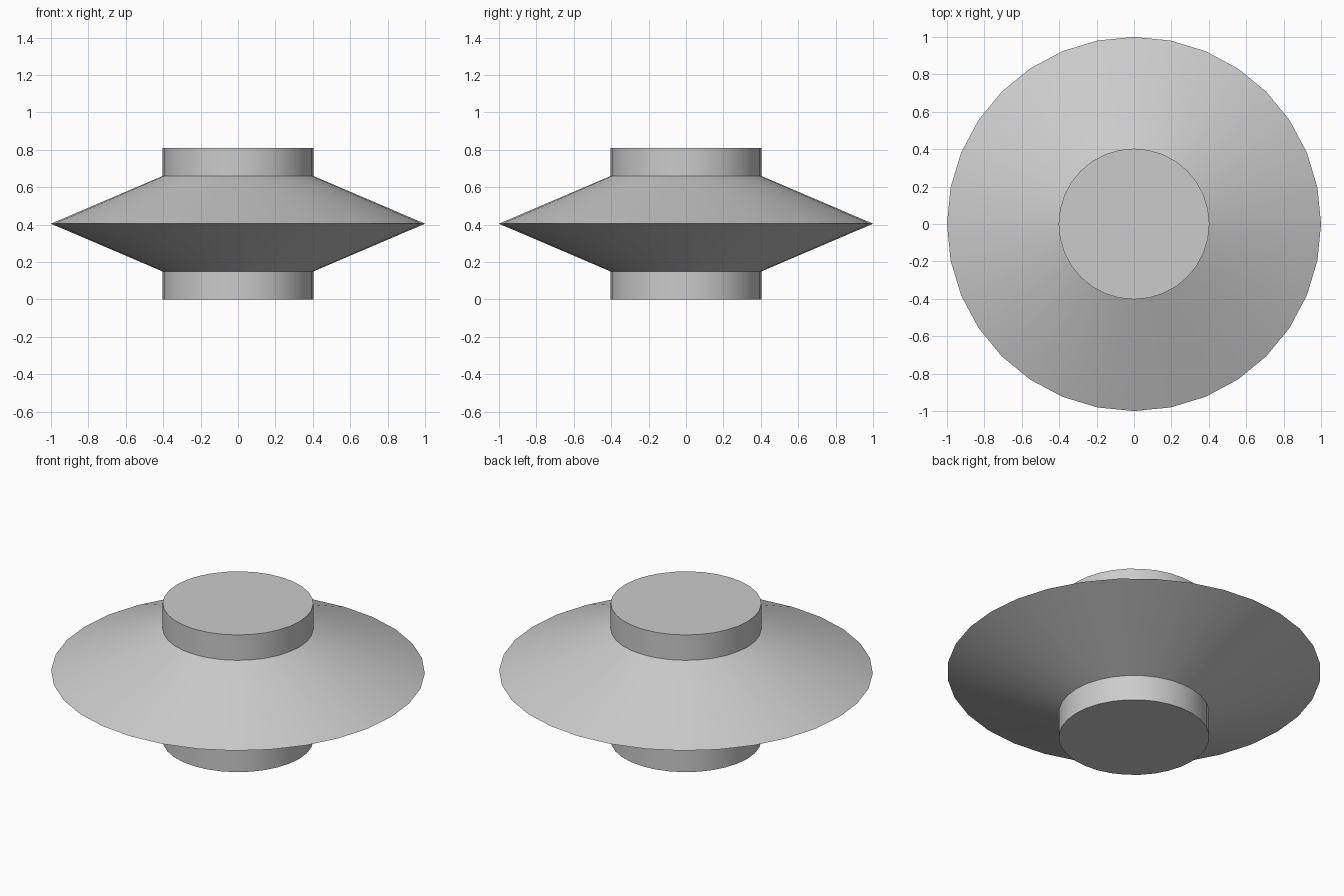
import bpy
import bmesh
import math

cube = bpy.data.objects.get("Cube")
if cube:
    bpy.data.objects.remove(cube, do_unlink=True)

SIDES = 32
RIM_R, HUB_R = 1.0, 0.403
HEIGHT = 0.81
MID, FLARE = HEIGHT / 2, 0.255

# Single plain grey
grey = bpy.data.materials.new("light grey")
grey.use_nodes = True
colour = (0.6, 0.6, 0.6, 1)
grey.diffuse_color = colour
grey.node_tree.nodes["Principled BSDF"].inputs["Base Color"].default_value = colour


def lathe(name, profile):
    """Turn a (radius, height) profile into a capped solid."""
    bm = bmesh.new()
    rings = []
    for r, z in profile:
        rings.append([bm.verts.new((r * math.sin(a), r * math.cos(a), z))
                      for a in (math.tau * i / SIDES for i in range(SIDES))])
    for low, high in zip(rings, rings[1:]):
        for i in range(SIDES):
            j = (i + 1) % SIDES
            bm.faces.new((low[i], low[j], high[j], high[i]))
    bm.faces.new(rings[0])
    bm.faces.new(rings[-1])
    bmesh.ops.recalc_face_normals(bm, faces=bm.faces)
    mesh = bpy.data.meshes.new(name)
    bm.to_mesh(mesh)
    bm.free()
    mesh.materials.append(grey)
    obj = bpy.data.objects.new(name, mesh)
    bpy.context.collection.objects.link(obj)
    bpy.ops.object.select_all(action="DESELECT")
    obj.select_set(True)
    bpy.context.view_layer.objects.active = obj
    bpy.ops.object.shade_smooth_by_angle(angle=math.radians(20))
    return obj


# Spinning body: hub ends with a sharp-rimmed double cone between them
lathe("spool_body", [
    (HUB_R, 0),
    (HUB_R, MID - FLARE),
    (RIM_R, MID),
    (HUB_R, MID + FLARE),
    (HUB_R, HEIGHT),
])
